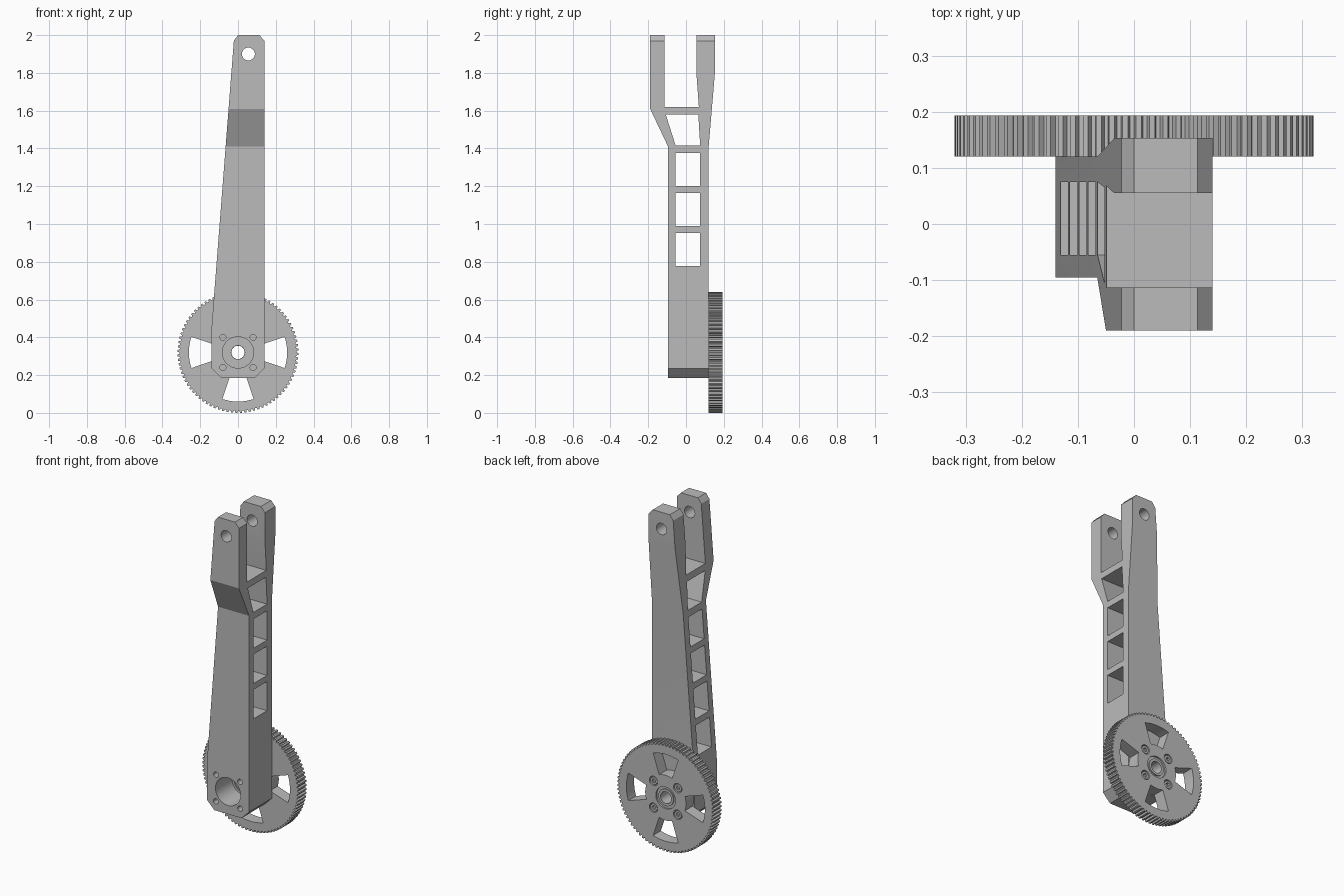
import bpy, bmesh
from math import sin, cos, pi, radians
from mathutils import Vector

if "Cube" in bpy.data.objects:
    bpy.data.objects.remove(bpy.data.objects["Cube"], do_unlink=True)

grey = bpy.data.materials.new("plain_grey")
grey.use_nodes = True
GREY = (0.5, 0.5, 0.5, 1)
grey.diffuse_color = GREY
grey.node_tree.nodes["Principled BSDF"].inputs["Base Color"].default_value = GREY

AXLE_Z = 0.32


def prism(name, points, lo, hi, axis):
    """Extrude a profile: (y, z) along x, or (x, z) along y."""
    def place(p, d):
        return Vector((d, p[0], p[1])) if axis == "x" else Vector((p[0], d, p[1]))
    bm = bmesh.new()
    face = bm.faces.new([bm.verts.new(place(p, lo)) for p in points])
    new = bmesh.ops.extrude_face_region(bm, geom=[face])["geom"]
    shift = place((0, 0), hi - lo)
    bmesh.ops.translate(bm, vec=shift, verts=[v for v in new if isinstance(v, bmesh.types.BMVert)])
    bmesh.ops.recalc_face_normals(bm, faces=bm.faces)
    mesh = bpy.data.meshes.new(name)
    bm.to_mesh(mesh)
    bm.free()
    mesh.materials.append(grey)
    obj = bpy.data.objects.new(name, mesh)
    bpy.context.collection.objects.link(obj)
    return obj


def circle(r, x=0, z=AXLE_Z, n=40):
    return [(x + r * cos(2 * pi * i / n), z + r * sin(2 * pi * i / n)) for i in range(n)]


def rect(a, b, c, d):
    return [(a, c), (b, c), (b, d), (a, d)]


def boolean(obj, cutter, operation="DIFFERENCE"):
    mod = obj.modifiers.new("cut", "BOOLEAN")
    mod.operation = operation
    mod.solver = "EXACT"
    mod.object = cutter
    bpy.context.view_layer.objects.active = obj
    bpy.ops.object.modifier_apply(modifier=mod.name)
    bpy.data.objects.remove(cutter, do_unlink=True)


def cut_round(obj, r, lo, hi, x=0, z=AXLE_Z, n=40):
    boolean(obj, prism("cutter", circle(r, x, z, n), lo, hi, "y"))


def ring(name, outer, inner, lo, hi):
    obj = prism(name, circle(outer), lo, hi, "y")
    cut_round(obj, inner, lo - 0.1, hi + 0.1)
    return obj


bolts = [(sx * 0.08, AXLE_Z + sz * 0.08) for sx in (-1, 1) for sz in (-1, 1)]

# Forked arm: side profile trimmed by the tapered front outline
side = [(-0.095, 0.185), (0.12, 0.185), (0.12, 1.41), (0.153, 1.8), (0.153, 2),
        (0.055, 2), (0.055, 1.8), (0.068, 1.62), (-0.113, 1.62), (-0.113, 2),
        (-0.19, 2), (-0.19, 1.61), (-0.095, 1.41)]
front = [(-0.09, 0.185), (0.09, 0.185), (0.14, 0.235), (0.14, 1.97), (0.113, 2),
         (0, 2), (-0.022, 1.97), (-0.14, 0.45), (-0.14, 0.235)]
arm = prism("forked_arm", side, -0.2, 0.2, "x")
boolean(arm, prism("cutter", front, -0.4, 0.4, "y"), "INTERSECT")

# Side windows, the lowest one blind
for i in range(4):
    z = 1.2 - 0.2115 * i
    end = 0.1 if i == 3 else 0.3
    boolean(arm, prism("cutter", rect(-0.055, 0.075, z, z + 0.175), -0.3, end, "x"))
brace_gap = [(-0.055, 1.415), (0.075, 1.415), (0.065, 1.58), (-0.107, 1.58)]
boolean(arm, prism("cutter", brace_gap, -0.3, 0.3, "x"))

# Fork pin holes, axle bore and bolt holes
cut_round(arm, 0.034, -0.4, 0.4, 0.055, 1.9)
cut_round(arm, 0.083, -0.4, 0.4)
for x, z in bolts:
    cut_round(arm, 0.016, -0.4, 0.4, x, z, 20)

# Toothed wheel
TEETH = 84
teeth = []
for i in range(TEETH):
    for frac, r in ((0, 0.309), (0.3, 0.309), (0.45, 0.32), (0.85, 0.32)):
        a = 2 * pi * (i + frac) / TEETH
        teeth.append((r * cos(a), AXLE_Z + r * sin(a)))
wheel = prism("gear_wheel", teeth, 0.12, 0.193, "y")

# Four wedge openings between the spokes
for k in range(4):
    wedge = []
    for r, sign in ((0.26, 1), (0.135, -1)):
        for j in range(-6, 7):
            a = k * pi / 2 + sign * radians(18.5) * j / 6
            wedge.append((r * cos(a), AXLE_Z + r * sin(a)))
    boolean(wheel, prism("cutter", wedge, 0, 0.3, "y"))

# Hub bore and bolt recesses
cut_round(wheel, 0.05, 0, 0.3)
cut_round(wheel, 0.065, 0.183, 0.3)
for x, z in bolts:
    cut_round(wheel, 0.028, 0.172, 0.3, x, z, 24)

# Bearing and axle sleeve
parts = [arm, wheel,
         ring("bearing_outer_race", 0.083, 0.07, 0.06, 0.12),
         ring("bearing_shield", 0.0705, 0.052, 0.066, 0.12),
         ring("bearing_inner_race", 0.0525, 0.036, 0.06, 0.12),
         ring("axle_sleeve", 0.05, 0.035, 0.12, 0.19)]

# Socket head bolts
for i, (x, z) in enumerate(bolts):
    bolt = prism("wheel_bolt_%d" % (i + 1), circle(0.023, x, z, 24), 0.165, 0.19, "y")
    cut_round(bolt, 0.012, 0.178, 0.3, x, z, 6)
    parts.append(bolt)

# Smooth round walls, sharp edges elsewhere
bpy.ops.object.select_all(action="DESELECT")
for obj in parts:
    obj.select_set(True)
bpy.context.view_layer.objects.active = arm
bpy.ops.object.shade_smooth_by_angle(angle=radians(20))
